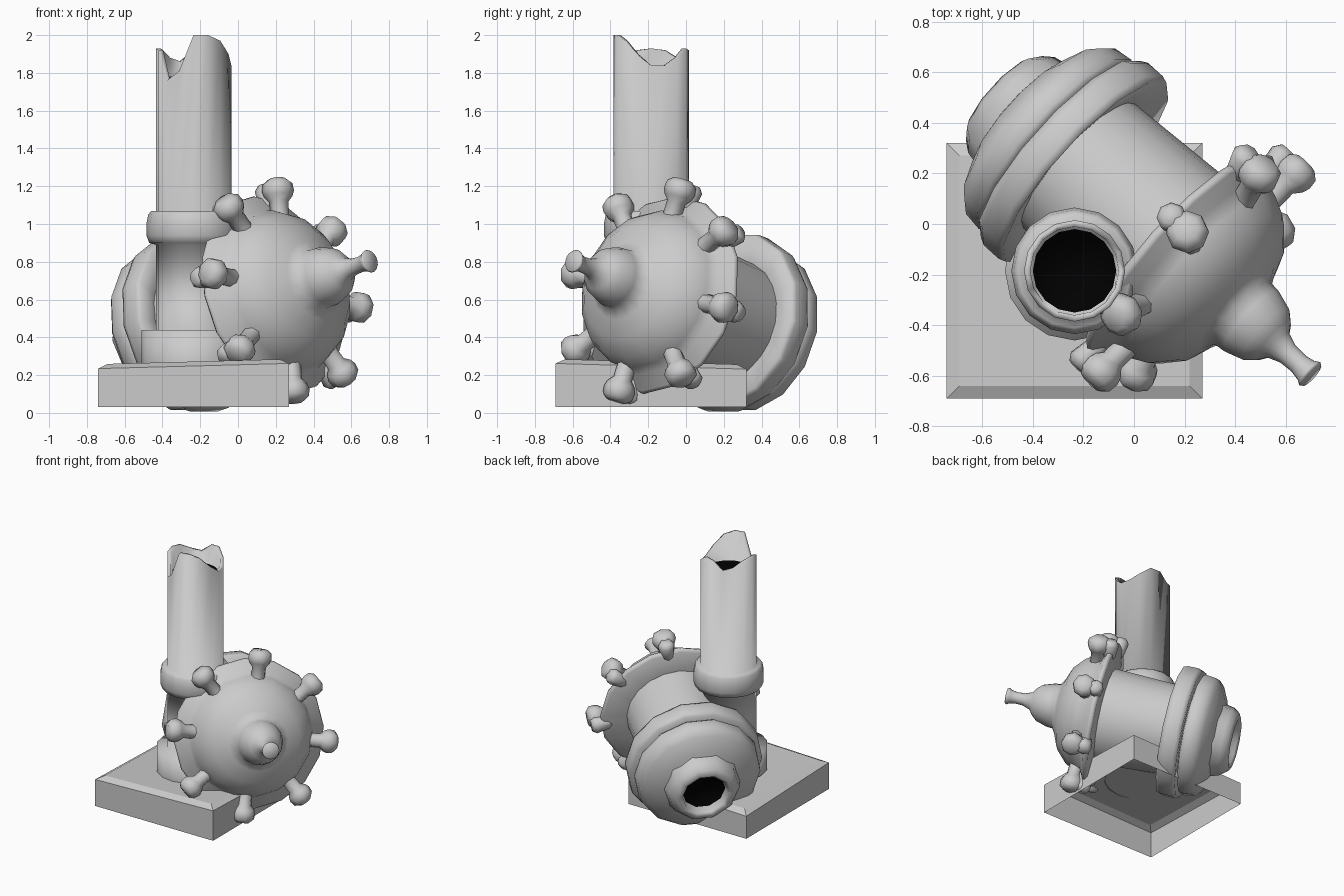
import bpy
import bmesh
from math import sin, cos, pi, radians
from mathutils import Matrix, Vector

if "Cube" in bpy.data.objects:
    bpy.data.objects.remove(bpy.data.objects["Cube"])


def make_material(name, value):
    mat = bpy.data.materials.new(name)
    mat.use_nodes = True
    colour = (value, value, value, 1)
    mat.diffuse_color = colour
    mat.node_tree.nodes["Principled BSDF"].inputs["Base Color"].default_value = colour
    return mat


GREY = make_material("grey metal", 0.6)
BLACK = make_material("black opening", 0.0)


def finish(name, bm, matrix=Matrix(), angle=180):
    mesh = bpy.data.meshes.new(name)
    bm.to_mesh(mesh)
    bm.free()
    obj = bpy.data.objects.new(name, mesh)
    mesh.materials.append(GREY)
    mesh.materials.append(BLACK)
    bpy.context.collection.objects.link(obj)
    obj.matrix_world = matrix
    bpy.ops.object.select_all(action="DESELECT")
    obj.select_set(True)
    bpy.context.view_layer.objects.active = obj
    bpy.ops.object.shade_smooth_by_angle(angle=radians(angle))
    return obj


def bridge(bm, rows):
    """Skin neighbouring rings; rising rings give outward faces."""
    for lo, hi in zip(rows, rows[1:]):
        for i in range(len(lo)):
            k = (i + 1) % len(lo)
            bm.faces.new((lo[i], lo[k], hi[k], hi[i]))


def lathe(name, profile, sides, matrix, first=None, last=None, rim=None):
    """Turn (height, radius) pairs round local z. first/last: cap material or None.
    rim: (row numbers, heights) gives an uneven edge."""
    bm = bmesh.new()
    rows = []
    for j, (h, r) in enumerate(profile):
        row = []
        for i in range(sides):
            a = 2 * pi * i / sides
            z = rim[1][i] if rim and j in rim[0] else h
            row.append(bm.verts.new((r * cos(a), r * sin(a), z)))
        rows.append(row)
    bridge(bm, rows)
    for loop, mat in ((rows[0][::-1], first), (rows[-1], last)):
        if mat is not None:
            bm.faces.new(loop).material_index = mat
    return finish(name, bm, matrix)


# Open-bottomed base with a slightly tilted, chamfered top
bm = bmesh.new()
rings = []
for inset, lift in ((0, None), (0, 0), (0.05, 0.025)):
    ring = []
    for sx, sy in ((-1, -1), (1, -1), (1, 1), (-1, 1)):
        x = -0.235 + sx * (0.505 - inset)
        y = -0.185 + sy * (0.505 - inset)
        z = 0.03 if lift is None else 0.233 + 0.027 * (x + 0.235) - 0.03 * (y + 0.185) + lift
        ring.append(bm.verts.new((x, y, z)))
    rings.append(ring)
bridge(bm, rings)
bm.faces.new(rings[-1])
finish("base_plate", bm, angle=20)

# Upright pipe with foot, collar and a broken top
stand = Matrix.Translation((-0.235, -0.185, 0))
broken = [1.84, 1.84, 1.88, 1.93, 1.92, 1.86, 1.88, 1.92,
          1.93, 1.92, 1.76, 1.81, 2.0, 2.0, 1.97, 1.9]
lathe("upright_pipe", [(0.262, 0.275), (0.44, 0.275), (0.44, 0.2), (0.89, 0.2),
                       (0.9, 0.235), (0.94, 0.25), (1.0, 0.25), (1.05, 0.24),
                       (1.07, 0.225), (1.07, 0.2), (1.9, 0.2), (1.9, 0.175),
                       (1.78, 0.165)], 16, stand, last=1, rim=((10, 11), broken))

# Tilted frame for the pump: local z runs along the shaft to the nose
turn, tilt = radians(-42), radians(14.6)
axis = Vector((cos(turn) * cos(tilt), sin(turn) * cos(tilt), sin(tilt)))
side = Vector((-sin(turn), cos(turn), 0))
up = axis.cross(side)
pump = Matrix((side, up, axis)).transposed().to_4x4()
pump.translation = (-0.24, 0.25, 0.475)

lathe("pump_body", [(-0.1, 0.33), (0.03, 0.33), (0.55, 0.355), (0.6, 0.355)], 20, pump)
lathe("rear_flange", [(-0.065, 0.36), (-0.07, 0.47), (-0.04, 0.485), (0.04, 0.485),
                      (0.07, 0.475), (0.03, 0.32)], 14, pump)
lathe("rear_cover", [(-0.3, 0.2), (-0.27, 0.3), (-0.22, 0.4), (-0.18, 0.44),
                     (-0.1, 0.45), (-0.08, 0.435), (-0.06, 0.35)], 14, pump)
lathe("rear_port", [(-0.33, 0.155), (-0.385, 0.165), (-0.4, 0.19), (-0.38, 0.225),
                    (-0.34, 0.255), (-0.29, 0.265), (-0.24, 0.3)], 10, pump, first=1)

# Thin wheel rim flowing into the front dome and nose
lathe("front_wheel", [(0.56, 0.3), (0.57, 0.52), (0.59, 0.54), (0.61, 0.53),
                      (0.65, 0.45), (0.71, 0.43), (0.78, 0.395), (0.86, 0.31),
                      (0.9, 0.215), (0.93, 0.165), (0.98, 0.16), (1.06, 0.135),
                      (1.1, 0.1), (1.125, 0.065), (1.18, 0.045), (1.24, 0.042),
                      (1.28, 0.05), (1.3, 0.062), (1.31, 0.055)], 16, pump, last=0)

# Eight knobbed clamps hooked over the wheel rim
knob = [(0, 0.05), (0.11, 0.05), (0.14, 0.075), (0.17, 0.085), (0.21, 0.08), (0.235, 0.05)]
claw = [(0, 0.03), (0.03, 0.045), (0.12, 0.06), (0.15, 0.04)]
lean = Matrix.Rotation(radians(90), 4, "Y")
for n in range(8):
    spoke = pump @ Matrix.Rotation(radians(45 * n - 9.5), 4, "Z")
    front = Matrix.Translation((0.38, 0, 0.685))
    lathe(f"rim_clamp_{n + 1}", knob, 8, spoke @ front @ lean, last=0)
    # claw gripping the back of the rim
    back = Matrix.Translation((0.455, 0, 0.6))
    lathe(f"clamp_claw_{n + 1}", claw, 8, spoke @ back @ lean, first=0, last=0)
